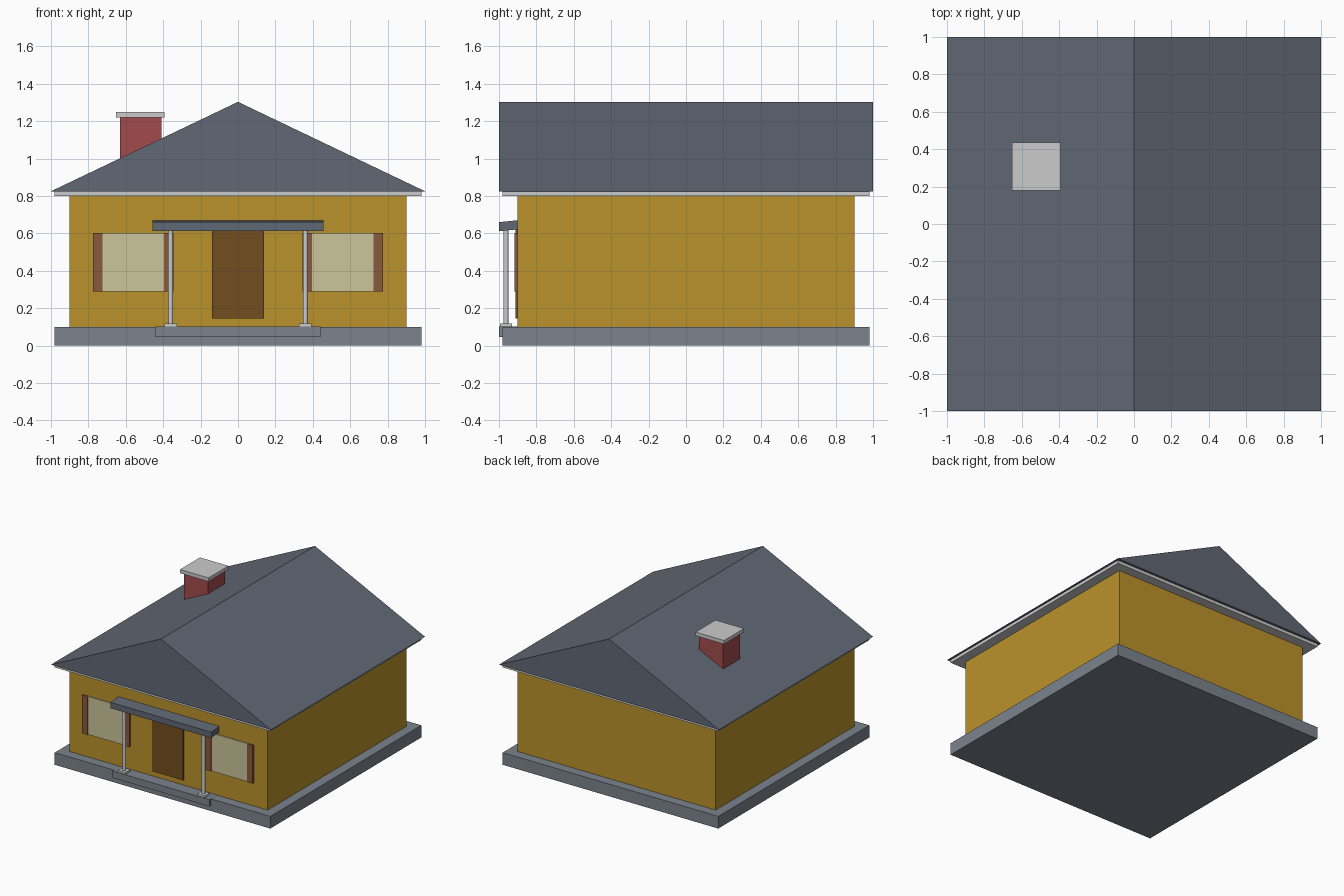
import bpy, bmesh
from mathutils import Vector

if "Cube" in bpy.data.objects:
    bpy.data.objects.remove(bpy.data.objects["Cube"])


def material(name, rgb):
    m = bpy.data.materials.new(name)
    m.diffuse_color = (*rgb, 1)
    m.use_nodes = True
    m.node_tree.nodes["Principled BSDF"].inputs["Base Color"].default_value = m.diffuse_color
    return m


SLATE = material("slate", (0.12, 0.14, 0.175))
STONE = material("stone", (0.20, 0.23, 0.27))
OCHRE = material("ochre", (0.50, 0.29, 0.025))
WOOD = material("wood", (0.17, 0.075, 0.014))
SHUTTER = material("shutter", (0.25, 0.10, 0.045))
GLASS = material("glass", (0.60, 0.56, 0.33))
BRICK = material("brick", (0.36, 0.07, 0.075))


def finish(name, bm, mat):
    bmesh.ops.recalc_face_normals(bm, faces=bm.faces[:])
    me = bpy.data.meshes.new(name)
    bm.to_mesh(me)
    bm.free()
    if mat:
        me.materials.append(mat)
    ob = bpy.data.objects.new(name, me)
    bpy.context.collection.objects.link(ob)
    return ob


def box(name, x, y, z, mat=None):
    """Box from (min, max) ranges on each axis."""
    bm = bmesh.new()
    bmesh.ops.create_cube(bm, size=1)
    for v in bm.verts:
        v.co = Vector([(a + b) / 2 + c * (b - a) for (a, b), c in zip((x, y, z), v.co)])
    return finish(name, bm, mat)


def prism(name, profile, axis, start, end, mat=None):
    """Extrude a 2D profile along x (profile = y,z) or y (profile = x,z)."""
    bm = bmesh.new()
    pts = [(start, a, b) if axis == "x" else (a, start, b) for a, b in profile]
    face = bm.faces.new([bm.verts.new(p) for p in pts])
    ext = bmesh.ops.extrude_face_region(bm, geom=[face], use_keep_orig=True)
    step = Vector((end - start, 0, 0) if axis == "x" else (0, end - start, 0))
    for g in ext["geom"]:
        if isinstance(g, bmesh.types.BMVert):
            g.co += step
    return finish(name, bm, mat)


# House body
box("foundation", (-0.98, 0.98), (-0.98, 0.98), (0, 0.1), STONE)
box("walls", (-0.9, 0.9), (-0.9, 0.9), (0.1, 0.8), OCHRE)
box("eaves_trim", (-0.98, 0.98), (-0.98, 0.98), (0.8, 0.826))
prism("gable_roof", [(-1, 0.825), (1, 0.825), (0, 1.303)], "y", -1, 1, SLATE)

# Chimney
box("chimney", (-0.63, -0.41), (0.197, 0.417), (0.95, 1.22), BRICK)
box("chimney_cap", (-0.652, -0.393), (0.178, 0.437), (1.22, 1.25))

# Door, step and porch canopy
box("door", (-0.14, 0.14), (-0.912, -0.89), (0.145, 0.62), WOOD)
box("porch_step", (-0.44, 0.44), (-1, -0.9), (0.045, 0.101), STONE)
prism("porch_roof", [(-1, 0.612), (-0.89, 0.622), (-0.89, 0.671), (-1, 0.66)],
      "x", -0.458, 0.458, SLATE)

# Windows, shutters and porch posts on both sides
for side, s in (("left", -1), ("right", 1)):
    def span(a, b):
        return tuple(sorted((s * a, s * b)))
    box(f"{side}_window", span(0.395, 0.725), (-0.91, -0.89), (0.29, 0.602), GLASS)
    box(f"{side}_inner_shutter", span(0.345, 0.395), (-0.917, -0.89), (0.29, 0.602), SHUTTER)
    box(f"{side}_outer_shutter", span(0.725, 0.775), (-0.917, -0.89), (0.29, 0.602), SHUTTER)
    box(f"{side}_post_base", span(0.327, 0.393), (-0.995, -0.929), (0.1, 0.117))
    bpy.ops.mesh.primitive_cylinder_add(vertices=16, radius=0.0135, depth=0.51,
                                        location=(s * 0.36, -0.962, 0.363))
    post = bpy.context.object
    post.name = f"{side}_porch_post"
    bpy.ops.object.shade_smooth_by_angle()
